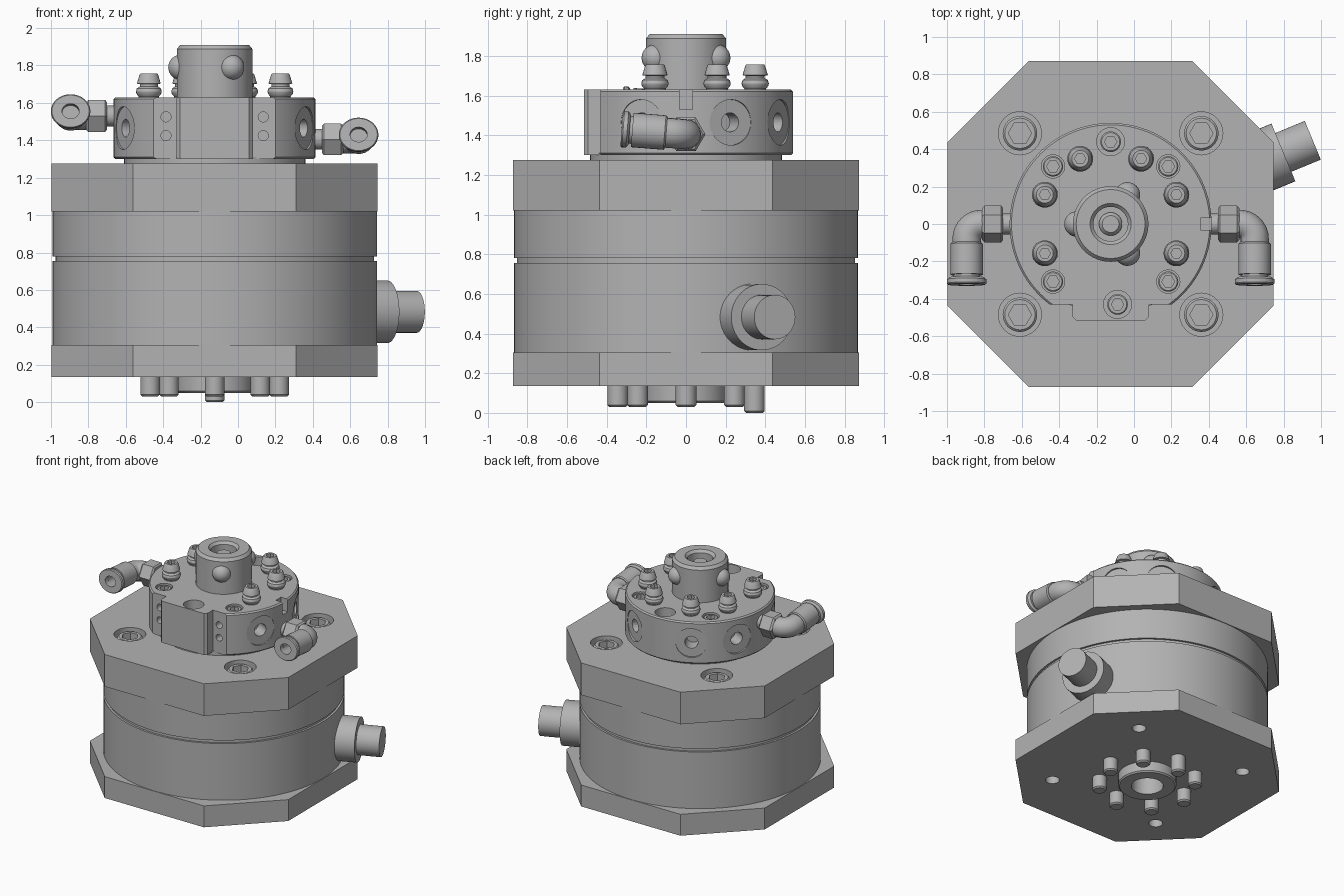
import bpy, bmesh, math
from mathutils import Vector

if "Cube" in bpy.data.objects:
    bpy.data.objects.remove(bpy.data.objects["Cube"])

grey = bpy.data.materials.new("machined_grey")
grey.use_nodes = True
GREY = (0.45, 0.45, 0.45, 1)
grey.diffuse_color = GREY
grey.node_tree.nodes["Principled BSDF"].inputs["Base Color"].default_value = GREY

AX = -0.125  # main axis offset in x
UP = (0, 0, 1)


def activate(ob):
    bpy.ops.object.select_all(action="DESELECT")
    ob.select_set(True)
    bpy.context.view_layer.objects.active = ob


def finish(ob):
    activate(ob)
    bpy.ops.object.shade_smooth_by_angle(angle=math.radians(28))
    return ob


def make(name, bm):
    bmesh.ops.recalc_face_normals(bm, faces=bm.faces)
    me = bpy.data.meshes.new(name)
    bm.to_mesh(me)
    bm.free()
    me.materials.append(grey)
    ob = bpy.data.objects.new(name, me)
    bpy.context.collection.objects.link(ob)
    return finish(ob)


def lathe(name, profile, loc=(AX, 0, 0), axis=UP, seg=32):
    """Revolve (radius, height) points about an axis; ends lie on the axis."""
    bm = bmesh.new()
    rings = []
    for r, z in profile:
        n = seg if r > 0 else 1
        rings.append([bm.verts.new((r * math.cos(math.tau * i / seg),
                                    r * math.sin(math.tau * i / seg), z)) for i in range(n)])
    for a, b in zip(rings, rings[1:]):
        for i in range(seg):
            quad = [a[i % len(a)], a[(i + 1) % seg % len(a)],
                    b[(i + 1) % seg % len(b)], b[i % len(b)]]
            bm.faces.new(list(dict.fromkeys(quad)))
    ob = make(name, bm)
    ob.location = loc
    ob.rotation_mode = "QUATERNION"
    if tuple(axis) != UP:
        ob.rotation_quaternion = Vector(axis).to_track_quat("Z", "Y")
    return ob


def rod(name, r, z0, z1, loc=(AX, 0, 0), axis=UP, seg=32, bevel=0.0):
    pts = [(0, z0), (r, z0), (r, z1 - bevel), (r - bevel, z1), (0, z1)]
    if not bevel:
        pts.pop(3)
    return lathe(name, pts, loc, axis, seg)


def prism(name, pts, z0, z1):
    bm = bmesh.new()
    lo = [bm.verts.new((AX + x, y, z0)) for x, y in pts]
    hi = [bm.verts.new((AX + x, y, z1)) for x, y in pts]
    bm.faces.new(lo)
    bm.faces.new(hi)
    for i in range(len(pts)):
        j = (i + 1) % len(pts)
        bm.faces.new((lo[i], lo[j], hi[j], hi[i]))
    return make(name, bm)


def combine(ob, tools, op="DIFFERENCE"):
    activate(ob)
    for t in tools:
        t.hide_render = True
        m = ob.modifiers.new("cut", "BOOLEAN")
        m.operation, m.solver, m.object = op, "EXACT", t
        bpy.ops.object.modifier_apply(modifier=m.name)
    for t in tools:
        bpy.data.objects.remove(t)
    return finish(ob)


def polar(r, deg, z=0.0):
    a = math.radians(deg)
    return (AX + r * math.cos(a), r * math.sin(a), z)


def socket_screw(name, loc, r, hex_r, top, length):
    head = rod(name, r, top - length, top, loc, bevel=r * 0.12)
    return combine(head, [rod("socket", hex_r, top - length * 0.6, top + 0.1, loc, seg=6)])


# Octagonal plates
H, C = 0.872, 0.436
octagon = [(H, -C), (H, C), (C, H), (-C, H), (-H, C), (-H, -C), (-C, -H), (C, -H)]
corners = [(AX + sx * 0.485, sy * 0.485, 0) for sx in (-1, 1) for sy in (-1, 1)]
bottom_plate = prism("bottom_plate", octagon, 0.135, 0.305)
combine(bottom_plate, [rod("hole", 0.05, 0.1, 0.25, c) for c in corners]
        + [rod("bore", 0.115, 0.1, 0.28)])
top_plate = prism("top_plate", octagon, 1.02, 1.275)
combine(top_plate, [rod("counterbore", 0.115, 1.18, 1.4, c) for c in corners])
for c in corners:
    socket_screw("plate_screw", c, 0.092, 0.062, 1.26, 0.1)

# Grooved drum between the plates
lathe("drum", [(0, 0.3), (0.868, 0.3), (0.868, 0.755), (0.852, 0.755), (0.852, 0.78),
               (0.868, 0.78), (0.868, 1.025), (0, 1.025)], seg=128)

# Side cable connector
lathe("side_connector", [(0, 0.8), (0.167, 0.8), (0.167, 1.0), (0.112, 1.0),
                         (0.112, 1.17), (0, 1.17)],
      (AX, 0, 0.483), Vector(polar(1, 22.5)) - Vector((AX, 0, 0)), 48)

# Underside boss and pins
lathe("bottom_boss", [(0, 0.27), (0.115, 0.27), (0.115, 0.05), (0.2, 0.05),
                      (0.21, 0.06), (0.21, 0.2), (0.15, 0.29), (0, 0.29)], seg=48)
for i in range(8):
    length = 0.135 if i == 2 else 0.105
    rod("bottom_pin", 0.052, -0.05, length, polar(0.345, i * 45, 0.135), (0, 0, -1), 24, 0.01)

# Tool head: round body with flat front and raised front block
rod("head_neck", 0.485, 1.26, 1.31, seg=96)
head = lathe("tool_head", [(0, 1.3), (0.53, 1.3), (0.54, 1.31), (0.54, 1.62),
                           (0.53, 1.63), (0, 1.63)], seg=96)
combine(head, [prism("front_flat", [(-1, -1), (1, -1), (1, -0.43), (-1, -0.43)], 1.2, 1.7)])
block = prism("front_block", [(-0.205, -0.3), (-0.205, -0.495), (-0.185, -0.515),
                              (0.185, -0.515), (0.205, -0.495), (0.205, -0.3)], 1.3, 1.63)
combine(head, [block], "UNION")

small_screws = [(AX + sx * 0.308, sy * 0.308, 0) for sx in (-1, 1) for sy in (-1, 1)]
deep_holes = [(AX, 0.44, 0), (AX + 0.037, -0.43, 0)]
cutters = [rod("bore", 0.062, 1.58, 1.8, c) for c in small_screws]
cutters += [rod("bore", 0.075, 1.5, 1.8, c) for c in deep_holes]
for deg in (-25, 25, 62, 118, 155, 205):
    d = Vector(polar(1, deg)) - Vector((AX, 0, 0))
    cutters.append(rod("spotface", 0.115, 0.525, 0.7, (AX, 0, 1.465), d))
    cutters.append(rod("port", 0.048, 0.42, 0.7, (AX, 0, 1.465), d))
for x in (-0.26, 0.26):
    for z in (1.425, 1.525):
        cutters.append(rod("pilot", 0.027, 0.36, 0.6, (AX + x, 0, z), (0, -1, 0), 16))
cutters.append(prism("slot", [(0.48, -0.032), (0.6, -0.032), (0.6, 0.032), (0.48, 0.032)],
                     1.53, 1.7))
combine(head, cutters)
for c in small_screws:
    socket_screw("head_screw", c, 0.054, 0.034, 1.622, 0.06)
for c in deep_holes:
    socket_screw("recessed_screw", c, 0.055, 0.033, 1.56, 0.08)

# Locating studs on the head
for deg in (-24, 24, 65, 115, 156, 204):
    loc = polar(0.385, deg)
    stud = lathe("locating_stud", [(0, 1.6), (0.055, 1.6), (0.055, 1.635), (0.066, 1.648),
                                   (0.069, 1.662), (0.064, 1.678), (0.048, 1.688),
                                   (0.048, 1.7), (0.064, 1.703), (0.05, 1.75),
                                   (0.045, 1.757), (0, 1.757)], loc, seg=24)
    combine(stud, [rod("socket", 0.03, 1.72, 1.8, loc, seg=6)])

# Centre post with recess, plunger and locking balls
lathe("centre_post", [(0, 1.6), (0.202, 1.6), (0.202, 1.888), (0.184, 1.91), (0.11, 1.91),
                      (0.092, 1.89), (0.092, 1.82), (0, 1.82)], seg=64)
lathe("plunger", [(0, 1.81), (0.062, 1.81), (0.062, 1.85), (0.045, 1.87), (0, 1.87)])
for deg in (60, 180, 300):
    bm = bmesh.new()
    bmesh.ops.create_uvsphere(bm, u_segments=32, v_segments=16, radius=0.068)
    make("locking_ball", bm).location = polar(0.18, deg, 1.79)

# Elbow air fittings, one on each side
D = Vector((0, -1, 0.08)).normalized()
for side, z in ((-1, 1.53), (1, 1.405)):
    out = Vector((side, 0, 0))
    base = Vector((AX, 0, z))
    rod("fitting_stub", 0.055, 0.5, 0.59, base, out)
    lathe("fitting_nut", [(0, 0.575), (0.085, 0.575), (0.098, 0.585), (0.098, 0.675),
                          (0.085, 0.688), (0, 0.688)], base, out, 6)
    corner = base + out * 0.77
    curve = bpy.data.curves.new("fitting_elbow", "CURVE")
    curve.dimensions = "3D"
    curve.bevel_depth, curve.bevel_resolution, curve.use_fill_caps = 0.076, 6, True
    start = corner - out * 0.08
    hub = start + D * 0.08
    path = [start - out * 0.02]
    for i in range(9):
        a = i / 8 * math.pi / 2
        path.append(hub + out * 0.08 * math.sin(a) - D * 0.08 * math.cos(a))
    path.append(corner + D * 0.12)
    spline = curve.splines.new("POLY")
    spline.points.add(len(path) - 1)
    for p, co in zip(spline.points, path):
        p.co = (*co, 1)
    elbow = bpy.data.objects.new("fitting_elbow", curve)
    bpy.context.collection.objects.link(elbow)
    curve.materials.append(grey)
    activate(elbow)
    bpy.ops.object.convert(target="MESH")
    finish(bpy.context.object)
    lathe("fitting_collar", [(0, 0.1), (0.08, 0.1), (0.087, 0.108), (0.087, 0.272),
                             (0.07, 0.272), (0.07, 0.29), (0.045, 0.29), (0.045, 0.2),
                             (0, 0.2)], corner, D)
    ring = lathe("release_ring", [(0, 0.21), (0.046, 0.21), (0.046, 0.325), (0.1, 0.325),
                                  (0.106, 0.318), (0.106, 0.297), (0.09, 0.285),
                                  (0.06, 0.285), (0.06, 0.2), (0, 0.2)], corner, D)
    ring.scale = (1, 0.86, 1)
